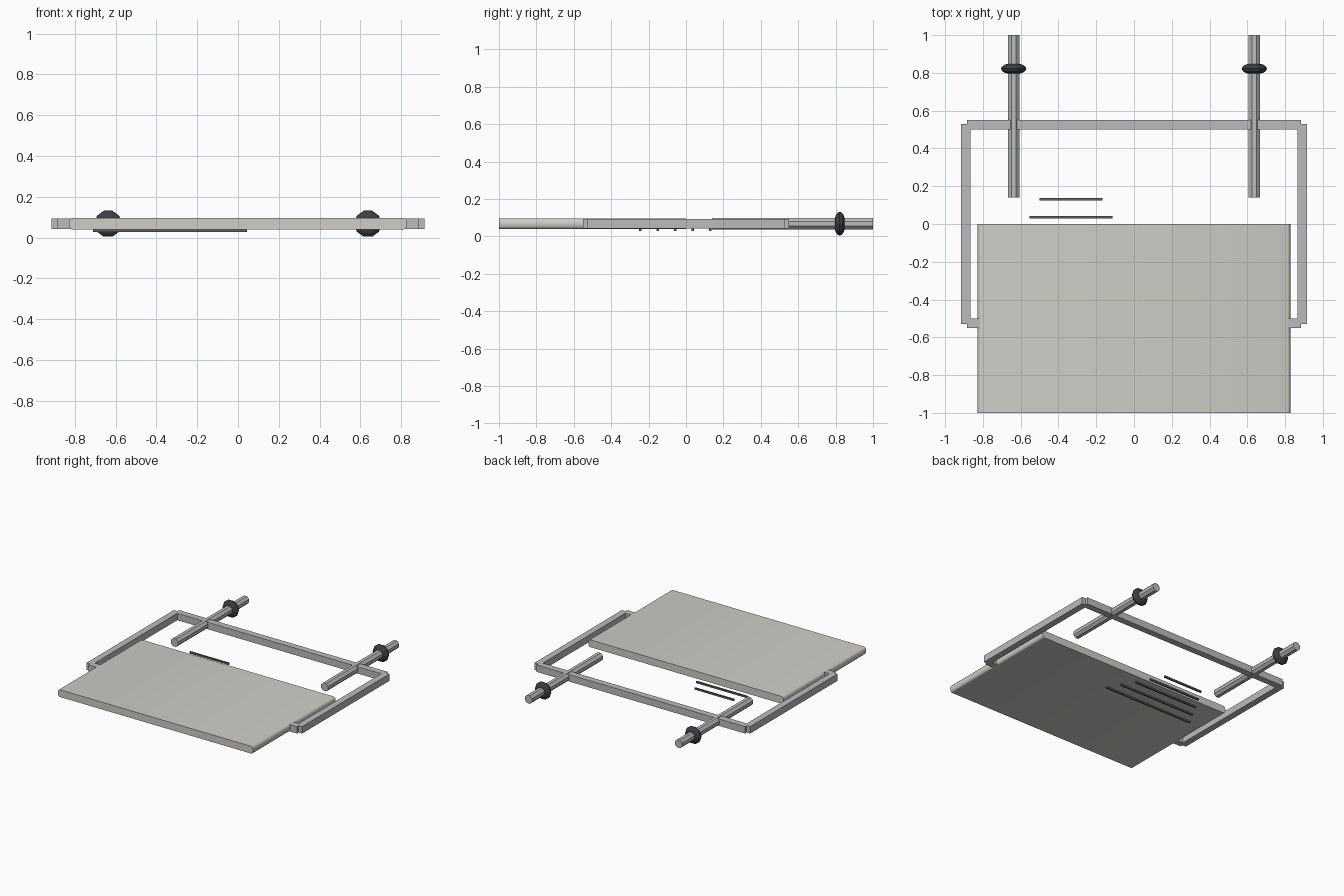
import bpy, bmesh, math
from mathutils import Matrix

if "Cube" in bpy.data.objects:
    bpy.data.objects.remove(bpy.data.objects["Cube"])

CZ = 0.068  # height of the shared centre plane


def material(name, rgb):
    m = bpy.data.materials.new(name)
    m.diffuse_color = (*rgb, 1)
    m.use_nodes = True
    m.node_tree.nodes["Principled BSDF"].inputs["Base Color"].default_value = m.diffuse_color
    return m


cream = material("cream", (0.62, 0.61, 0.57))
steel = material("steel", (0.5, 0.5, 0.51))
dark = material("dark", (0.04, 0.05, 0.055))
charcoal = material("charcoal", (0.12, 0.12, 0.13))


def finish(name, bm, mat):
    bmesh.ops.recalc_face_normals(bm, faces=bm.faces)
    me = bpy.data.meshes.new(name)
    bm.to_mesh(me)
    bm.free()
    me.materials.append(mat)
    ob = bpy.data.objects.new(name, me)
    bpy.context.collection.objects.link(ob)
    return ob


def box(name, centre, size, mat):
    bm = bmesh.new()
    bmesh.ops.create_cube(bm, size=1, matrix=Matrix.Translation(centre) @ Matrix.Diagonal((*size, 1)))
    return finish(name, bm, mat)


# Panel: slab profile with bulging side edges, extruded along y
half, flat, bulge = 0.028, 0.813, 0.016
profile = []
for side in (1, -1):
    for i in range(9):
        a = math.radians(-90 + 180 * i / 8) * side
        profile.append((side * (flat + bulge * math.cos(a)), half * math.sin(a) * 1))
profile = [(x, z) for x, z in profile[:9]] + [(x, z) for x, z in profile[9:]]
bm = bmesh.new()
face = bm.faces.new([bm.verts.new((x, -1, CZ + z)) for x, z in profile])
ext = bmesh.ops.extrude_face_region(bm, geom=[face], use_keep_orig=True)
bmesh.ops.translate(bm, vec=(0, 1, 0), verts=[v for v in ext["geom"] if isinstance(v, bmesh.types.BMVert)])
panel = finish("panel", bm, cream)
bpy.context.view_layer.objects.active = panel
panel.select_set(True)
bpy.ops.object.shade_smooth_by_angle(angle=math.radians(40))

# Rectangular frame: bars overlap with small corner notches
for label, y in (("front", -0.525), ("back", 0.525)):
    box("frame_bar_" + label, (0, y, CZ), (1.77, 0.05, 0.053), steel)
for label, s in (("left", -1), ("right", 1)):
    box("frame_bar_" + label, (s * 0.89, 0, CZ), (0.05, 1.06, 0.053), steel)

    # Octagonal rods with flat tops
    bm = bmesh.new()
    m = (Matrix.Translation((s * 0.637, 0.57, CZ)) @ Matrix.Rotation(math.pi / 2, 4, "X")
         @ Matrix.Rotation(math.pi / 8, 4, "Z"))
    bmesh.ops.create_cone(bm, cap_ends=True, segments=8, radius1=0.033, radius2=0.033, depth=0.86, matrix=m)
    finish("rod_" + label, bm, steel)

    # Flattened faceted collars
    bm = bmesh.new()
    m = (Matrix.Translation((s * 0.637, 0.822, CZ)) @ Matrix.Rotation(math.pi / 2, 4, "X")
         @ Matrix.Rotation(math.pi / 2, 4, "Z") @ Matrix.Diagonal((1, 1, 0.45, 1)))
    bmesh.ops.create_uvsphere(bm, u_segments=10, v_segments=8, radius=0.067, matrix=m)
    finish("collar_" + label, bm, dark)

# Thin slats under the panel, growing towards the front
for i in range(5):
    box("slat_%d" % (i + 1), (-0.333, 0.13 - 0.0935 * i, 0.035), (0.333 + 0.1055 * i, 0.013, 0.013), charcoal)
